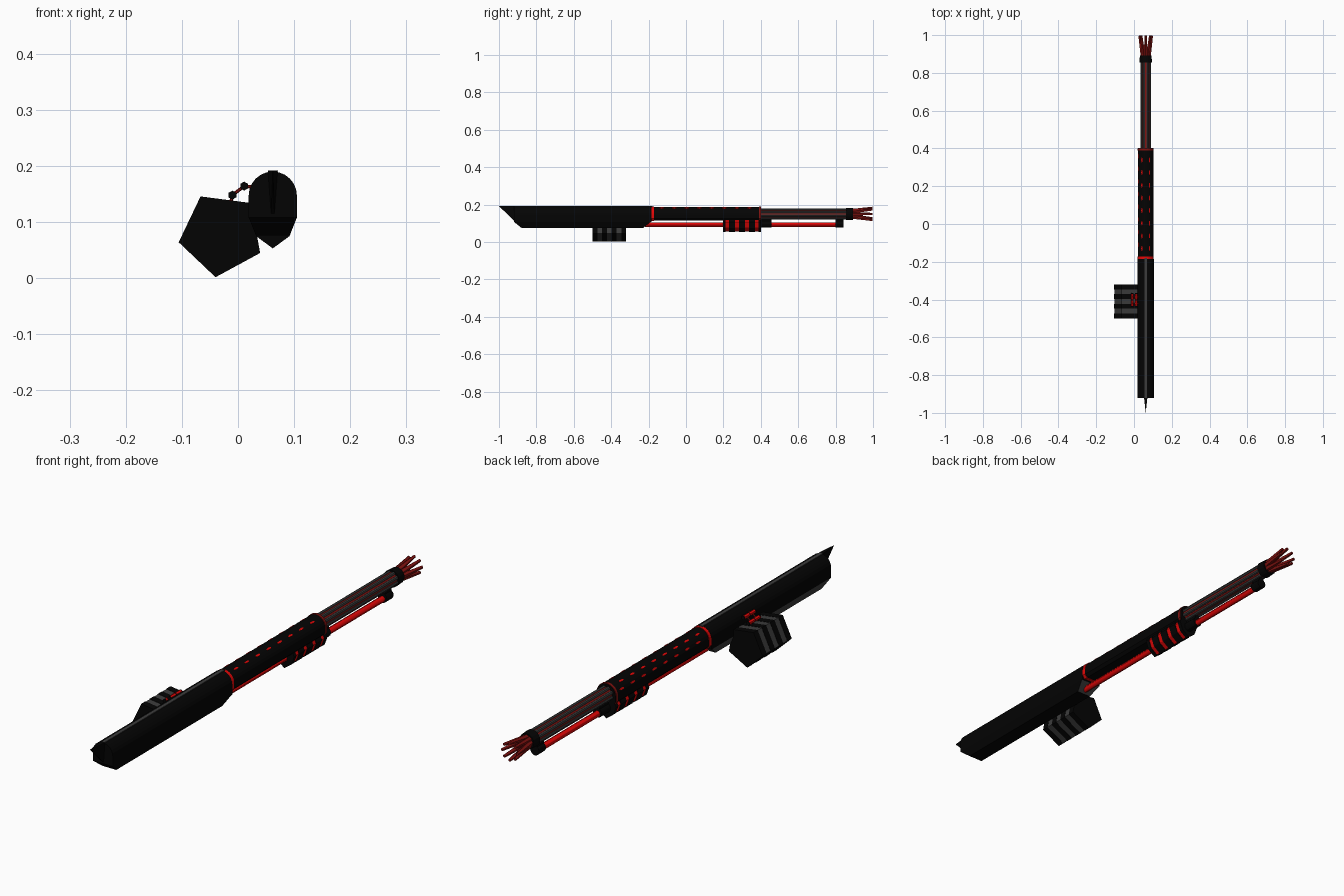
import bpy, bmesh, math
from mathutils import Vector

cube = bpy.data.objects.get("Cube")
if cube:
    bpy.data.objects.remove(cube, do_unlink=True)

CX, CZ = 0.062, 0.15     # barrel axis


def material(name, r, g, b):
    m = bpy.data.materials.new(name)
    m.use_nodes = True
    m.diffuse_color = (r, g, b, 1)
    m.node_tree.nodes["Principled BSDF"].inputs["Base Color"].default_value = (r, g, b, 1)
    return m


black = material("black", 0.0012, 0.0012, 0.0012)
grey = material("dark grey", 0.045, 0.045, 0.045)
red = material("bright red", 0.8, 0.002, 0.002)
dark_red = material("dark red", 0.22, 0.006, 0.005)


def finish(name, bm, *mats):
    bmesh.ops.recalc_face_normals(bm, faces=bm.faces)
    me = bpy.data.meshes.new(name)
    bm.to_mesh(me)
    bm.free()
    for m in mats:
        me.materials.append(m)
    ob = bpy.data.objects.new(name, me)
    bpy.context.collection.objects.link(ob)
    return ob


def prism(name, pts, y0, y1, mat):
    """Extrude an (x, z) outline along y."""
    bm = bmesh.new()
    f = bm.faces.new([bm.verts.new((x, y0, z)) for x, z in pts])
    ext = bmesh.ops.extrude_face_region(bm, geom=[f])["geom"]
    bmesh.ops.translate(bm, vec=(0, y1 - y0, 0),
                        verts=[v for v in ext if isinstance(v, bmesh.types.BMVert)])
    return finish(name, bm, mat)


def cone(name, a, b, r1, r2, mat, sides=12):
    """Tapered rod between two points."""
    a, b = Vector(a), Vector(b)
    bm = bmesh.new()
    bmesh.ops.create_cone(bm, cap_ends=True, segments=sides, radius1=r1, radius2=r2,
                          depth=(b - a).length)
    rot = (b - a).to_track_quat('Z', 'Y').to_matrix()
    bmesh.ops.rotate(bm, matrix=rot, verts=bm.verts)
    bmesh.ops.translate(bm, vec=(a + b) / 2, verts=bm.verts)
    return finish(name, bm, mat)


def smooth(ob):
    bpy.ops.object.select_all(action='DESELECT')
    ob.select_set(True)
    bpy.context.view_layer.objects.active = ob
    bpy.ops.object.shade_smooth_by_angle()


def box(name, lo, hi, mat):
    return prism(name, [(lo[0], lo[2]), (hi[0], lo[2]), (hi[0], hi[2]), (lo[0], hi[2])],
                 lo[1], hi[1], mat)


def arch(r, lower):
    """Half-round top closed by a mirrored list of lower points."""
    top = [(CX + r * math.cos(math.pi * i / 12), CZ - 0.003 + r * math.sin(math.pi * i / 12))
           for i in range(13)]
    left = [(CX - x, z) for x, z in lower]
    right = [(CX + x, z) for x, z in reversed(lower)]
    return top + left + right


# Stock: round upper body and a keel raked at both ends
prism("stock", arch(0.043, [(0.043, 0.108)]), -0.92, -0.185, black)
keel = prism("stock_keel", [(CX - 0.043, 0.108), (CX - 0.03, 0.076),
                            (CX + 0.03, 0.076), (CX + 0.043, 0.108)], -0.92, -0.188, black)
keel.data.materials.append(grey)
for v in keel.data.vertices:
    if v.co.z < 0.08:
        v.co.y += 0.04 if v.co.y < -0.5 else -0.04
keel.data.update()
for p in keel.data.polygons:
    if p.normal.x < -0.5 or p.normal.y > 0.3:
        p.material_index = 1
box("top_rail", (CX - 0.007, -0.92, 0.187), (CX + 0.007, -0.18, 0.192), grey)

# Pointed fin at the front end
bm = bmesh.new()
tip = bm.verts.new((CX, -1.0, 0.192))
base = [bm.verts.new((CX + x, -0.918, z)) for x, z in
        [(-0.009, 0.192), (0.009, 0.192), (0.003, 0.113), (-0.003, 0.113)]]
bm.faces.new(base)
for i in range(4):
    bm.faces.new((base[i], base[(i + 1) % 4], tip))
finish("front_fin", bm, black)

# Vented shroud with red end bands
prism("shroud", arch(0.040, [(0.040, 0.125), (0.030, 0.114)]), -0.18, 0.402, black)
for name, y, w, mat in (("front_band", -0.188, 0.016, red), ("rear_band", 0.39, 0.01, dark_red)):
    prism(name, arch(0.0422, [(0.0422, 0.125), (0.032, 0.112)]), y, y + w, mat)


def vent(y, deg, half_width):
    """Thin oval plate lying on the round top of the shroud."""
    a = math.radians(deg)
    n = Vector((math.cos(a), 0, math.sin(a)))
    t = Vector((-n.z, 0, n.x))
    c = Vector((CX, y, CZ - 0.003)) + n * 0.0385
    bm = bmesh.new()
    ring = []
    for i in range(8):
        u = math.tau * i / 8
        ring.append(bm.verts.new(c + t * half_width * math.cos(u)
                                 + Vector((0, 0.014 * math.sin(u), 0))))
    f = bm.faces.new(ring)
    ext = bmesh.ops.extrude_face_region(bm, geom=[f])["geom"]
    bmesh.ops.translate(bm, vec=n * 0.0024,
                        verts=[v for v in ext if isinstance(v, bmesh.types.BMVert)])
    finish("shroud_vent", bm, red)


for k in range(8):
    y = -0.13 + k * 0.067
    vent(y, 60, 0.004)
    vent(y, 120, 0.004)
    vent(y + 0.02, 157, 0.004)

# Barrel cluster: grey tubes around a red core
smooth(cone("barrel_core", (CX, 0.39, CZ), (CX, 0.88, CZ), 0.0255, 0.0255, dark_red, 16))
for k in range(8):
    a = math.tau * (k + 0.5) / 8
    x, z = CX + 0.0235 * math.cos(a), CZ + 0.0235 * math.sin(a)
    smooth(cone("barrel_tube", (x, 0.39, z), (x, 0.88, z), 0.0072, 0.0072, grey, 8))
cone("muzzle_collar", (CX, 0.855, CZ), (CX, 0.892, CZ), 0.033, 0.031, black, 16)

# Flared muzzle prongs
for k in range(8):
    a = math.tau * k / 8
    d = Vector((math.cos(a), 0, math.sin(a)))
    start = Vector((CX, 0.885, CZ)) + d * 0.016
    end = Vector((CX, 0.997, CZ)) + d * 0.033
    cone("muzzle_prong", start, end, 0.011, 0.006, dark_red, 5)

# Slide rod, its clamps and the ribbed pump grip
smooth(cone("slide_rod", (CX, -0.22, 0.092), (CX, 0.82, 0.092), 0.012, 0.012, red))
for y0, y1 in ((0.40, 0.457), (0.80, 0.842)):
    smooth(cone("rod_clamp", (CX, y0, 0.096), (CX, y1, 0.096), 0.019, 0.019, black))
    box("clamp_bracket", (CX - 0.01, y0, 0.095), (CX + 0.01, y1, 0.13), black)


def grip_outline(s):
    pts = [(0, -0.047), (0.03, -0.025), (0.042, 0.007), (0.036, 0.02),
           (-0.036, 0.02), (-0.042, 0.007), (-0.03, -0.025)]
    return [(CX + x * s, 0.1 + z * s) for x, z in pts]


prism("pump_core", grip_outline(0.92), 0.2, 0.4, red)
for y0, y1 in ((0.197, 0.212), (0.23, 0.263), (0.283, 0.316), (0.336, 0.369), (0.387, 0.402)):
    prism("pump_rib", grip_outline(1), y0, y1, black)


# Five-sided drum with alternating bands
def pentagon(r):
    return [(-0.03 + r * math.cos(math.radians(46.5 + 72 * k)),
             0.078 + r * math.sin(math.radians(46.5 + 72 * k))) for k in range(5)]


step = 0.18 / 7
for k in range(7):
    y = -0.5 + k * step
    prism("drum_band" if k % 2 else "drum_plate", pentagon(0.0755 if k % 2 else 0.077),
          y, y + step, grey if k % 2 else black)

# Hinge pins with dark caps, joined to the drum and stock by thin bars
pins = [(-0.01, 0.148), (0.011, 0.164)]
for x, z in pins:
    cone("link_pin", (x, -0.436, z), (x, -0.367, z), 0.0075, 0.0075, red, 6)
    for y in (-0.438, -0.404, -0.37):
        cone("pin_cap", (x, y, z), (x, y + 0.004, z), 0.008, 0.008, black, 6)
path = [(-0.012, 0.138)] + pins + [(0.03, 0.162)]
for y in (-0.42, -0.386):
    for (x0, z0), (x1, z1) in zip(path, path[1:]):
        cone("link_bar", (x0, y, z0), (x1, y, z1), 0.003, 0.003, dark_red, 6)
